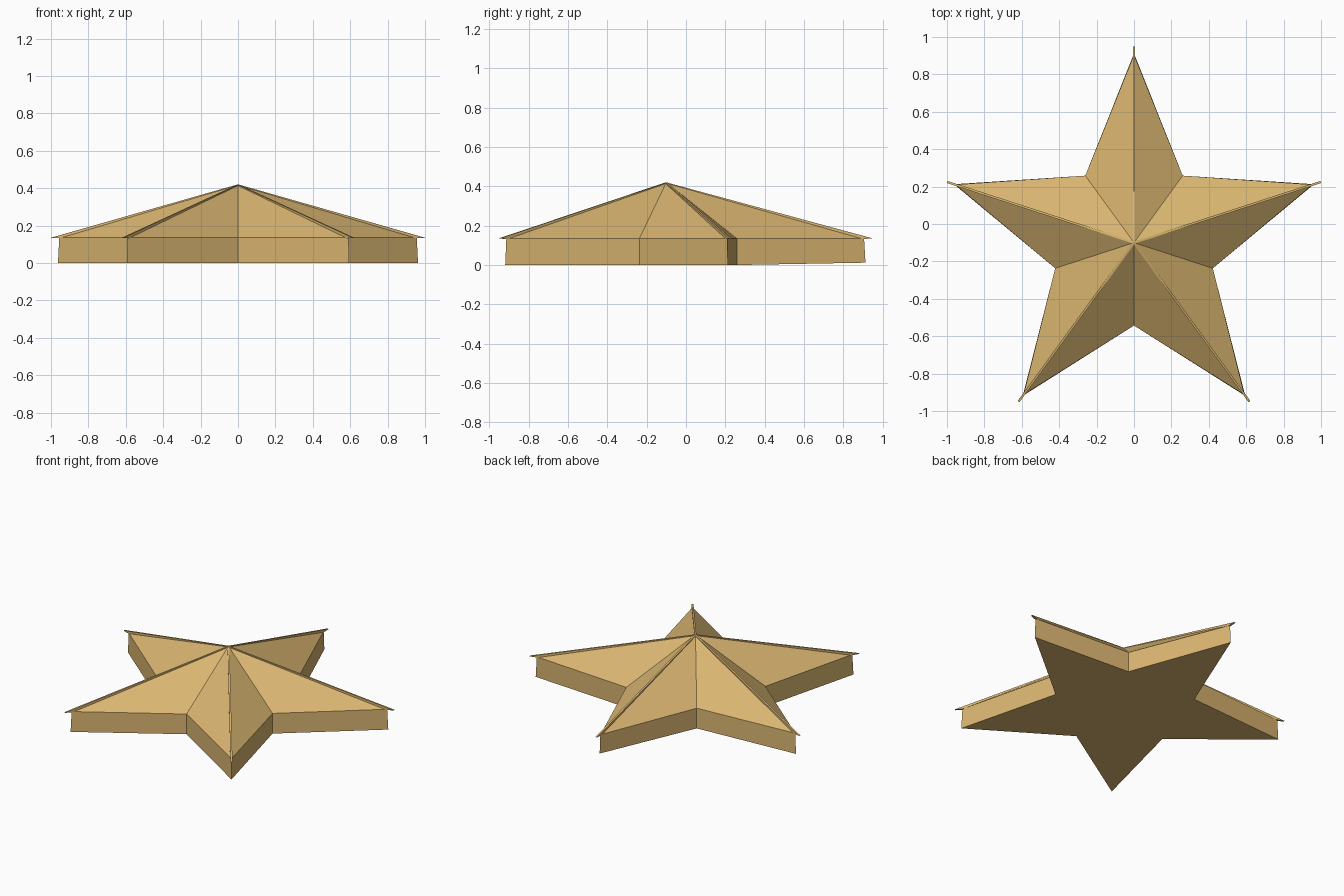
import bpy, bmesh, math
from mathutils import Vector

if "Cube" in bpy.data.objects:
    bpy.data.objects.remove(bpy.data.objects["Cube"])

CY = -0.10            # hub offset so the star is centred front to back
APEX, RIM = 0.42, 0.135
R_IN, R_RIM, R_BASE, R_SPIKE = 0.443, 1.005, 1.012, 1.05

gold = bpy.data.materials.new("warm gold")
gold.diffuse_color = (0.70, 0.465, 0.165, 1)
gold.use_nodes = True
gold.node_tree.nodes["Principled BSDF"].inputs["Base Color"].default_value = gold.diffuse_color


def polar(r, a, z, side=0.0):
    """Point at radius r along angle a, shifted sideways by side."""
    return Vector((r * math.cos(a) - side * math.sin(a),
                   CY + r * math.sin(a) + side * math.cos(a), z))


def finish(bm, name):
    bmesh.ops.recalc_face_normals(bm, faces=bm.faces)
    me = bpy.data.meshes.new(name)
    bm.to_mesh(me)
    bm.free()
    me.materials.append(gold)
    ob = bpy.data.objects.new(name, me)
    bpy.context.collection.objects.link(ob)


# Star body: sloped roof, upright walls, flat base
bm = bmesh.new()
top, bottom = [], []
for i in range(10):
    a = math.pi / 2 + i * math.pi / 5
    tip = i % 2 == 0
    top.append(bm.verts.new(polar(R_RIM if tip else R_IN, a, RIM)))
    # the back point lifts slightly off the ground
    z = 0.012 if i == 0 else 0.0
    bottom.append(bm.verts.new(polar(R_BASE if tip else R_IN, a, z)))
apex = bm.verts.new((0, CY, APEX))
hub = bm.verts.new((0, CY, 0))
for i in range(10):
    j = (i + 1) % 10
    bm.faces.new((apex, top[i], top[j]))
    bm.faces.new((top[i], bottom[i], bottom[j], top[j]))
    bm.faces.new((hub, bottom[j], bottom[i]))
finish(bm, "star_body")

# Thin ridge along each arm, ending in a small overhanging spike
profile = [(0, APEX), (R_SPIKE, RIM), (R_RIM - 0.01, RIM - 0.003), (0, APEX - 0.03)]
for k in range(5):
    a = math.pi / 2 + k * 2 * math.pi / 5
    bm = bmesh.new()
    left, right = ([bm.verts.new(polar(r, a, z, s)) for r, z in profile]
                   for s in (0.006, -0.006))
    bm.faces.new(left)
    bm.faces.new(right)
    for i in range(4):
        j = (i + 1) % 4
        bm.faces.new((left[i], left[j], right[j], right[i]))
    finish(bm, f"arm_ridge_{k + 1}")
